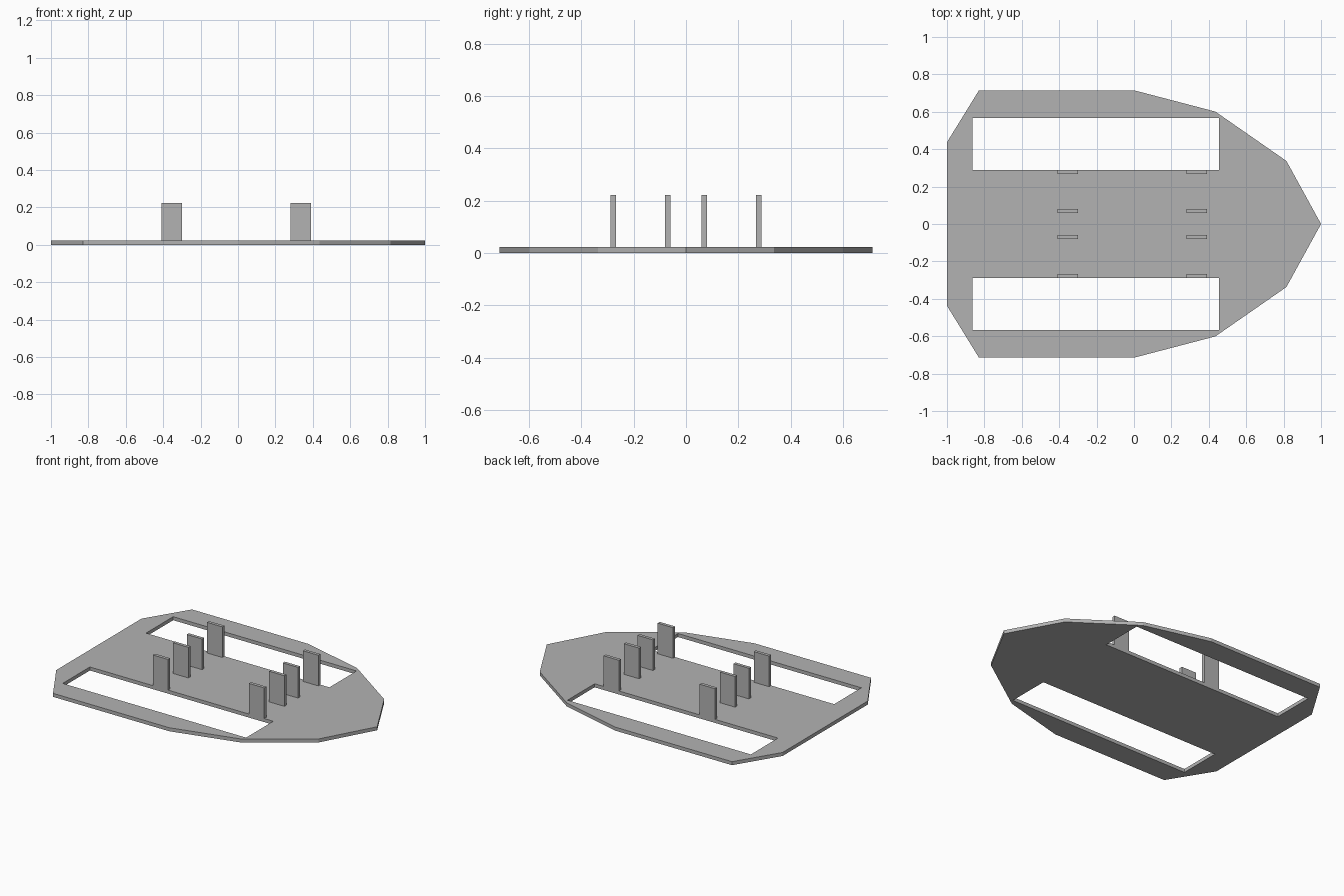
import bpy
import bmesh

cube = bpy.data.objects.get("Cube")
if cube:
    bpy.data.objects.remove(cube, do_unlink=True)

THICK = 0.023   # plate thickness
TOP = 0.222     # top of the tabs

grey = bpy.data.materials.new("plain grey")
grey.use_nodes = True
colour = (0.45, 0.45, 0.45, 1)
grey.diffuse_color = colour
grey.node_tree.nodes["Principled BSDF"].inputs["Base Color"].default_value = colour


def add_object(name, bm):
    bmesh.ops.recalc_face_normals(bm, faces=bm.faces)
    mesh = bpy.data.meshes.new(name)
    bm.to_mesh(mesh)
    bm.free()
    mesh.materials.append(grey)
    obj = bpy.data.objects.new(name, mesh)
    bpy.context.collection.objects.link(obj)
    return obj


def add_loop(bm, points):
    verts = [bm.verts.new((x, y, 0)) for x, y in points]
    return [bm.edges.new((a, b)) for a, b in zip(verts, verts[1:] + verts[:1])]


def add_box(name, x0, x1, y0, y1, z0, z1):
    bm = bmesh.new()
    bmesh.ops.create_cube(bm, size=1)
    for v in bm.verts:
        v.co.x = x1 if v.co.x > 0 else x0
        v.co.y = y1 if v.co.y > 0 else y0
        v.co.z = z1 if v.co.z > 0 else z0
    return add_object(name, bm)


# Base plate: mirrored half outline with a long slot on each side
half = [(-1, 0.437), (-0.83, 0.713), (0.007, 0.713), (0.435, 0.601), (0.815, 0.337)]
outline = half + [(1, 0)] + [(x, -y) for x, y in reversed(half)]
bm = bmesh.new()
edges = add_loop(bm, outline)
for side in (1, -1):
    edges += add_loop(bm, [(-0.863, side * 0.288), (0.455, side * 0.288),
                           (0.455, side * 0.567), (-0.863, side * 0.567)])
bmesh.ops.triangle_fill(bm, use_beauty=True, edges=edges)
result = bmesh.ops.extrude_face_region(bm, geom=bm.faces[:], use_keep_orig=True)
top_verts = [g for g in result["geom"] if isinstance(g, bmesh.types.BMVert)]
bmesh.ops.translate(bm, vec=(0, 0, THICK), verts=top_verts)
add_object("base_plate", bm)

# Upright tabs: two rows of four
for row, x0 in (("rear", -0.41), ("front", 0.28)):
    for pos, y0, y1 in (("inner", 0.06, 0.081), ("outer", 0.267, 0.288)):
        add_box(f"{row}_{pos}_tab_a", x0, x0 + 0.11, y0, y1, THICK, TOP)
        add_box(f"{row}_{pos}_tab_b", x0, x0 + 0.11, -y1, -y0, THICK, TOP)
